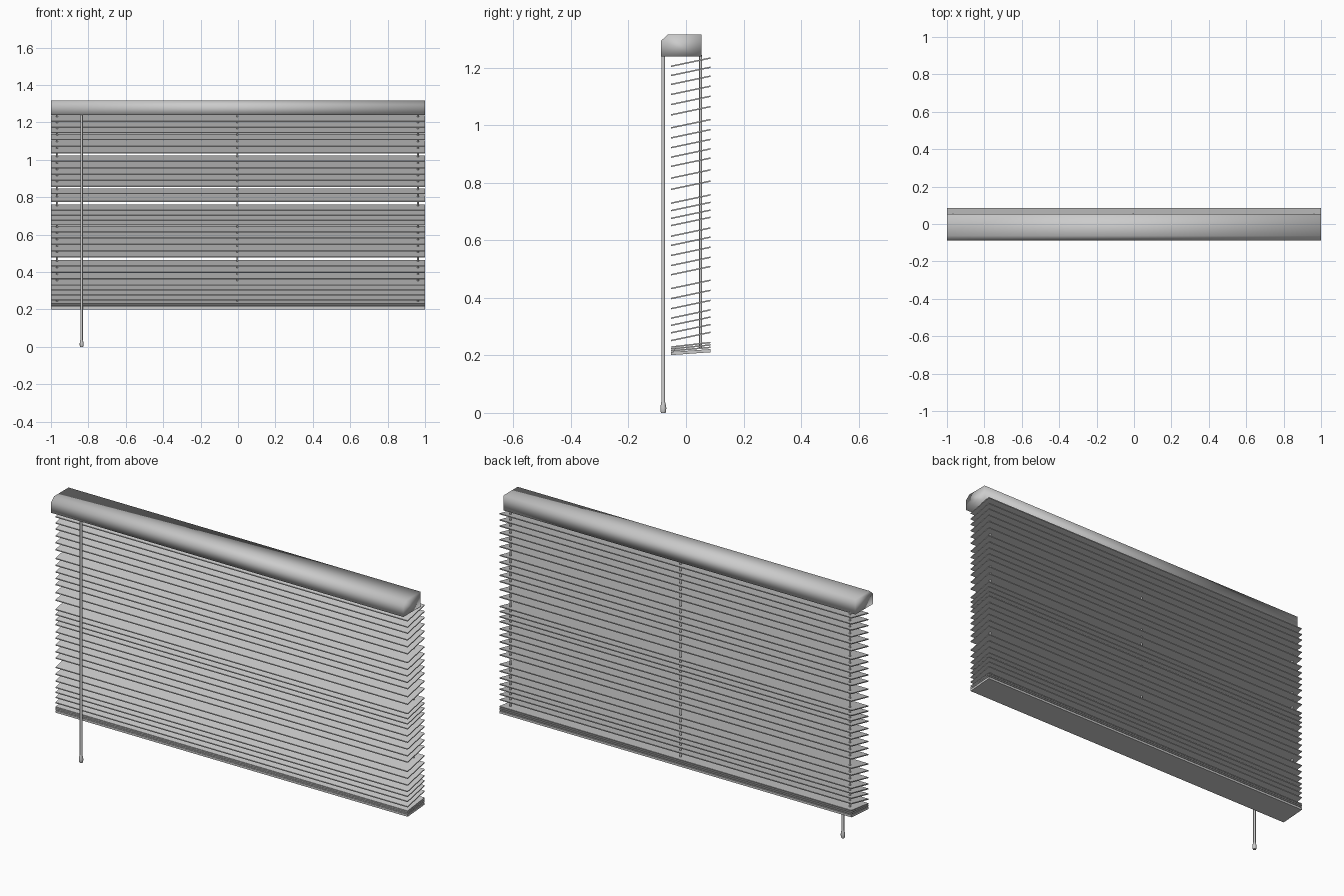
import bpy, bmesh, math

if "Cube" in bpy.data.objects:
    bpy.data.objects.remove(bpy.data.objects["Cube"])


def prism(name, profile, x0=-1.0, x1=1.0):
    """Extrude a (y, z) profile along x."""
    bm = bmesh.new()
    face = bm.faces.new([bm.verts.new((x0, y, z)) for y, z in profile])
    ext = bmesh.ops.extrude_face_region(bm, geom=[face])
    verts = [g for g in ext["geom"] if isinstance(g, bmesh.types.BMVert)]
    bmesh.ops.translate(bm, verts=verts, vec=(x1 - x0, 0, 0))
    bmesh.ops.recalc_face_normals(bm, faces=bm.faces)
    me = bpy.data.meshes.new(name)
    bm.to_mesh(me)
    bm.free()
    ob = bpy.data.objects.new(name, me)
    bpy.context.collection.objects.link(ob)
    return ob


def lathe(name, x, y, profile, sides=12):
    """Stack rings of (radius, z) around a vertical axis."""
    bm = bmesh.new()
    rings = []
    for r, z in profile:
        rings.append([bm.verts.new((x + r * math.cos(2 * math.pi * i / sides),
                                    y + r * math.sin(2 * math.pi * i / sides), z))
                      for i in range(sides)])
    for a, b in zip(rings, rings[1:]):
        for i in range(sides):
            j = (i + 1) % sides
            bm.faces.new((a[i], a[j], b[j], b[i]))
    bm.faces.new(rings[0][::-1])
    bm.faces.new(rings[-1])
    me = bpy.data.meshes.new(name)
    bm.to_mesh(me)
    bm.free()
    ob = bpy.data.objects.new(name, me)
    bpy.context.collection.objects.link(ob)
    for p in me.polygons:
        p.use_smooth = len(p.vertices) == 4
    return ob


def slat(name, z_front, rise, thick=0.005):
    y0, y1 = -0.052, 0.086
    return prism(name, [(y0, z_front), (y1, z_front + rise),
                        (y1, z_front + rise + thick), (y0, z_front + thick)])


# Head rail with chamfered front edge
rail = prism("head_rail", [(-0.087, 1.24), (0.054, 1.24), (0.054, 1.316),
                           (-0.063, 1.316), (-0.087, 1.294)])
for p in rail.data.polygons:
    p.use_smooth = True

# Hanging slats, unevenly spaced (front edge heights)
heights = [1.205, 1.173, 1.142, 1.107, 1.072, 1.036, 0.991, 0.956, 0.922,
           0.889, 0.857, 0.816, 0.777, 0.729, 0.703, 0.676, 0.651, 0.614,
           0.582, 0.547, 0.512, 0.480, 0.432, 0.397, 0.362, 0.329, 0.304,
           0.278, 0.251]
for i, z in enumerate(heights):
    slat(f"slat_{i + 1:02d}", z - 0.002, 0.029)

# Stacked slats resting on the bottom rail
for i in range(4):
    slat(f"stacked_slat_{i + 1}", 0.207 + i * 0.0065, 0.010 + 0.002 * i)
slat("bottom_rail", 0.201, 0.010, 0.006)

# Ladder cords through the rear of the slats
for side, x in (("left", -0.967), ("middle", -0.004), ("right", 0.962)):
    lathe(f"cord_{side}", x, 0.051, [(0.005, 0.222), (0.005, 1.245)], 8)

# Tilt wand with a knob at its lower end
lathe("tilt_wand", -0.836, -0.079,
      [(0.008, 0.0), (0.010, 0.006), (0.0105, 0.018), (0.008, 0.032),
       (0.0065, 0.038), (0.0065, 1.245)])
